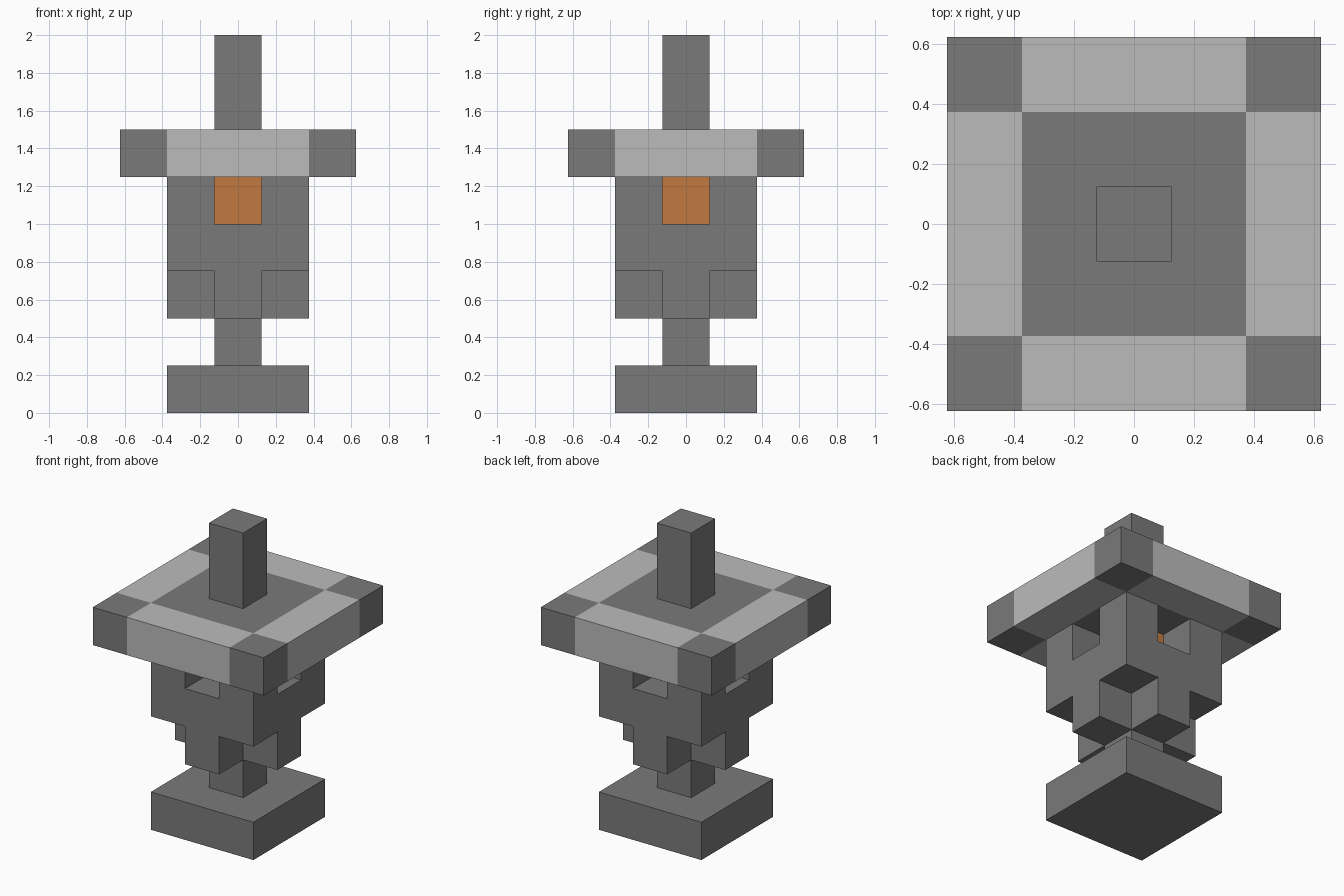
import bpy
import bmesh
import math
from mathutils import Vector

default_cube = bpy.data.objects.get("Cube")
if default_cube:
    bpy.data.objects.remove(default_cube, do_unlink=True)

UNIT = 0.25  # edge length of one building block


def make_material(name, color):
    mat = bpy.data.materials.new(name)
    mat.use_nodes = True
    mat.diffuse_color = (*color, 1)
    mat.node_tree.nodes["Principled BSDF"].inputs["Base Color"].default_value = (*color, 1)
    return mat


stone = make_material("dark_stone", (0.195, 0.195, 0.195))
pale = make_material("pale_stone", (0.50, 0.50, 0.50))
glow = make_material("orange_glow", (0.54, 0.195, 0.053))


def blocks(reach, levels, keep=lambda x, y, z: True):
    """Block positions in a centred square footprint, filtered by a rule."""
    span = range(-reach, reach + 1)
    return {(x, y, z) for x in span for y in span for z in levels if keep(x, y, z)}


def lantern_rule(x, y, z):
    if z == 2:                  # cross-shaped bracket
        return x == 0 or y == 0
    if z == 4:                  # corner posts around the openings
        return x != 0 and y != 0
    return True                 # full floor


# Parts as block sets, from the ground up
parts = {
    "base": (blocks(1, [0]), [stone]),
    "stem": (blocks(0, [1]), [stone]),
    "lantern_body": (blocks(1, [2, 3, 4], lantern_rule), [stone]),
    "flame": (blocks(0, [4]), [glow]),
    "roof": (blocks(2, [5]), [stone, pale]),
    "finial": (blocks(0, [6, 7]), [stone]),
}
filled = set().union(*(cells for cells, _ in parts.values()))


def roof_slot(x, y):
    """Pale strips along the four edges, dark corners and centre."""
    return int(max(abs(x), abs(y)) == 2 and min(abs(x), abs(y)) < 2)


def build_part(name, cells, materials):
    """Mesh of the exposed block sides, merged into large flat faces."""
    bm = bmesh.new()
    for cell in sorted(cells):
        for axis in range(3):
            for sign in (-1, 1):
                normal = Vector((0, 0, 0))
                normal[axis] = sign
                neighbour = tuple(int(c + n) for c, n in zip(cell, normal))
                if neighbour in filled:
                    continue
                u = Vector((0, 0, 0))
                u[(axis + 1) % 3] = 0.5
                v = normal.cross(u)
                middle = Vector(cell) + Vector((0, 0, 0.5)) + normal / 2
                corners = (middle - u - v, middle + u - v, middle + u + v, middle - u + v)
                face = bm.faces.new([bm.verts.new(c * UNIT) for c in corners])
                if len(materials) > 1:
                    face.material_index = roof_slot(cell[0], cell[1])
    bmesh.ops.remove_doubles(bm, verts=bm.verts, dist=UNIT / 100)
    bmesh.ops.dissolve_limit(bm, angle_limit=math.radians(1), verts=bm.verts,
                             edges=bm.edges, delimit={'MATERIAL'})
    mesh = bpy.data.meshes.new(name)
    bm.to_mesh(mesh)
    bm.free()
    for mat in materials:
        mesh.materials.append(mat)
    obj = bpy.data.objects.new(name, mesh)
    bpy.context.collection.objects.link(obj)


for part_name, (part_cells, part_materials) in parts.items():
    build_part(part_name, part_cells, part_materials)
